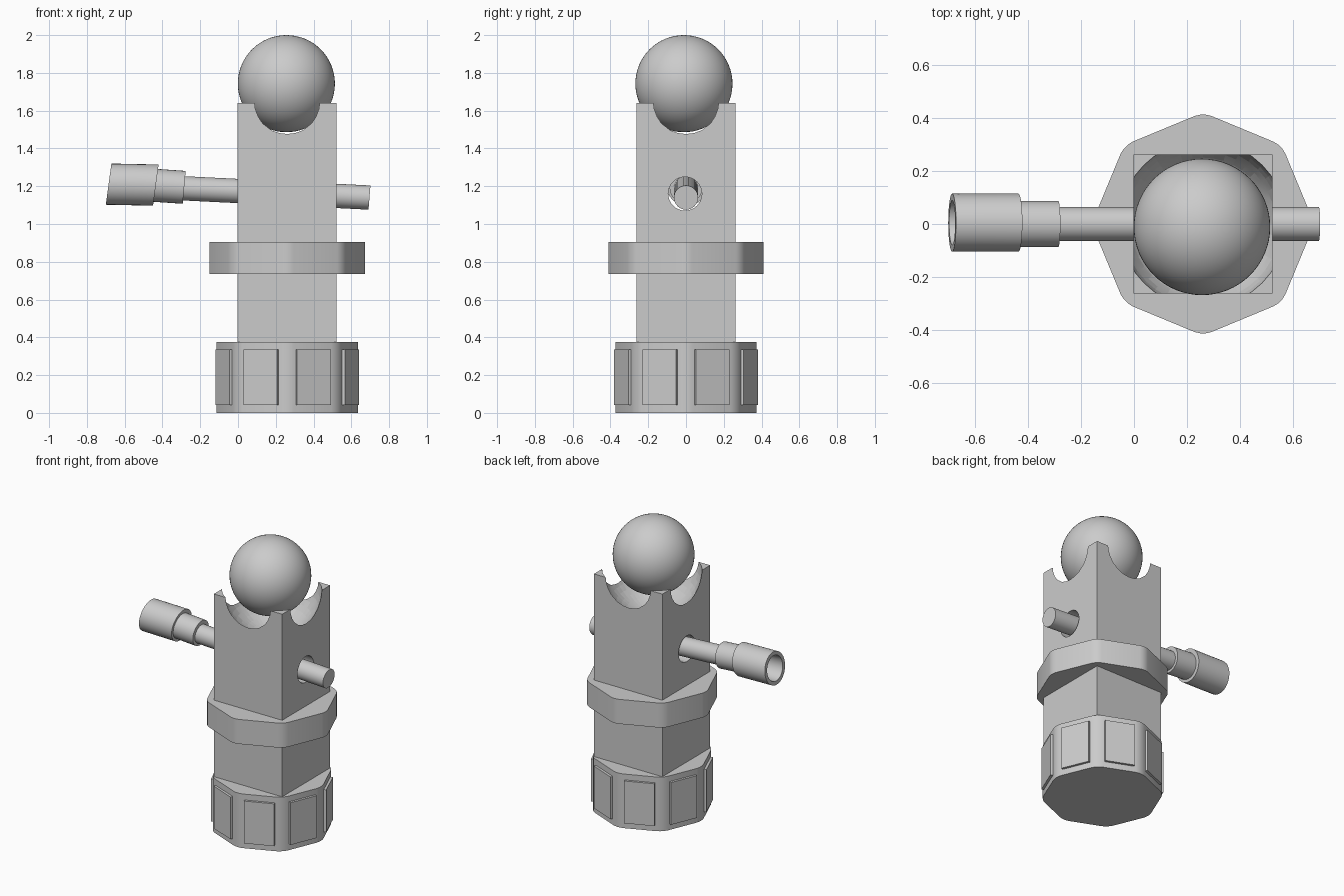
import bpy
import bmesh
from math import sin, cos, pi, radians
from mathutils import Matrix

cube = bpy.data.objects.get("Cube")
if cube:
    bpy.data.objects.remove(cube, do_unlink=True)

grey = bpy.data.materials.new("light grey")
grey.use_nodes = True
GREY = (0.6, 0.6, 0.6, 1)
grey.diffuse_color = GREY
grey.node_tree.nodes["Principled BSDF"].inputs["Base Color"].default_value = GREY

AXIS_X = 0.26  # upright axis of the body


def finish(obj, name, angle=30):
    """Name, colour and shade a part."""
    obj.name = obj.data.name = name
    obj.data.materials.clear()
    obj.data.materials.append(grey)
    bpy.ops.object.select_all(action="DESELECT")
    obj.select_set(True)
    bpy.context.view_layer.objects.active = obj
    bpy.ops.object.shade_smooth_by_angle(angle=radians(angle))
    return obj


def from_bmesh(name, bm, angle=30):
    bmesh.ops.recalc_face_normals(bm, faces=bm.faces)
    mesh = bpy.data.meshes.new(name)
    bm.to_mesh(mesh)
    bm.free()
    obj = bpy.data.objects.new(name, mesh)
    bpy.context.collection.objects.link(obj)
    return finish(obj, name, angle)


def box(name, size, matrix):
    bm = bmesh.new()
    bmesh.ops.create_cube(bm, size=1)
    bm.transform(matrix @ Matrix.Diagonal((*size, 1)))
    return from_bmesh(name, bm)


def octagon(name, radius, z0, z1, bevel):
    """Eight-sided prism, corners on the axes, upright edges rounded."""
    bm = bmesh.new()
    bmesh.ops.create_cone(bm, cap_ends=True, segments=8, radius1=radius,
                          radius2=radius, depth=z1 - z0)
    # Turn so that a corner points along +x, whatever the first angle is
    bm.transform(Matrix.Translation((AXIS_X, 0, (z0 + z1) / 2)))
    upright = [e for e in bm.edges
               if abs(e.verts[0].co.z - e.verts[1].co.z) > 0.01]
    bmesh.ops.bevel(bm, geom=upright, offset=bevel, segments=3,
                    profile=0.5, affect="EDGES")
    return from_bmesh(name, bm)


def slanted_tube(name, rings, shear, sides=32):
    """Closed tube through (x, z, radius) rings, ends leaning by shear."""
    bm = bmesh.new()
    loops = []
    for x, z, r in rings:
        loops.append([bm.verts.new((x + shear * r * cos(a), r * sin(a), z + r * cos(a)))
                      for a in (2 * pi * i / sides for i in range(sides))])
    for a, b in zip(loops, loops[1:]):
        for i in range(sides):
            j = (i + 1) % sides
            bm.faces.new((a[i], a[j], b[j], b[i]))
    bm.faces.new(loops[0])
    bm.faces.new(loops[-1])
    return from_bmesh(name, bm)


# Square column with a spherical socket and a cross hole
column = box("column", (0.524, 0.524, 1.34),
             Matrix.Translation((AXIS_X, 0, 0.97)))
bpy.ops.mesh.primitive_uv_sphere_add(segments=40, ring_count=24, radius=0.315,
                                     location=(AXIS_X, 0, 1.65))
socket_cutter = bpy.context.object
bpy.ops.mesh.primitive_cylinder_add(vertices=32, radius=0.089, depth=1,
                                    location=(AXIS_X, -0.005, 1.16),
                                    rotation=(0, pi / 2, 0))
hole_cutter = bpy.context.object
for cutter in (socket_cutter, hole_cutter):
    cutter.hide_render = True
    bpy.context.view_layer.objects.active = column
    cut = column.modifiers.new("cut", "BOOLEAN")
    cut.operation = "DIFFERENCE"
    cut.solver = "EXACT"
    cut.object = cutter
    bpy.ops.object.modifier_apply(modifier=cut.name)
    bpy.data.objects.remove(cutter, do_unlink=True)
finish(column, "column")

# Ball resting in the socket
bpy.ops.mesh.primitive_uv_sphere_add(segments=64, ring_count=32, radius=0.257,
                                     location=(0.256, -0.011, 1.743))
finish(bpy.context.object, "ball")

# Collar and foot
octagon("collar", 0.42, 0.735, 0.905, 0.035)
octagon("foot", 0.384, 0, 0.375, 0.04)

# Raised grip plate on each foot side
for k in range(8):
    turn = Matrix.Rotation(pi / 8 + k * pi / 4, 4, "Z")
    box(f"grip_plate_{k + 1}", (0.03, 0.194, 0.293),
        Matrix.Translation((AXIS_X, 0, 0.188)) @ turn
        @ Matrix.Translation((0.356, 0, 0)))

# Cross rod with a stepped, hollow-ended handle
slanted_tube("cross_rod", [(-0.33, 1.191, 0.064), (0.696, 1.14, 0.064)], 0.08)
slanted_tube("handle_neck", [(-0.46, 1.206, 0.087), (-0.285, 1.194, 0.087)], 0.09)
handle = slanted_tube("handle_grip", [(-0.48, 1.206, 0.076), (-0.685, 1.211, 0.084),
                                      (-0.685, 1.211, 0.109), (-0.435, 1.206, 0.109)], 0.135)
handle.location.y = 0.005
